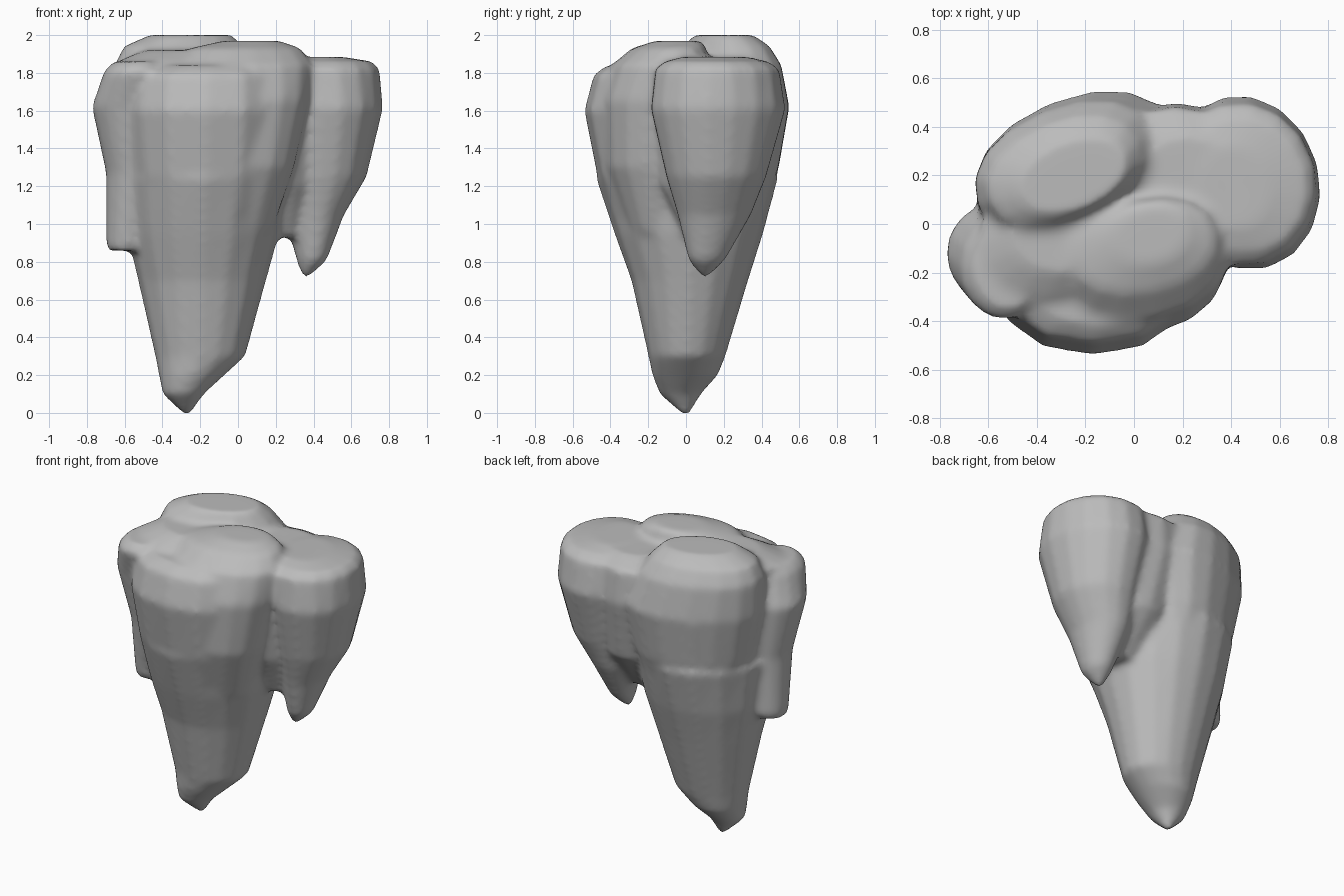
import bpy, bmesh
from math import sin, cos, tau, radians, copysign

if "Cube" in bpy.data.objects:
    bpy.data.objects.remove(bpy.data.objects["Cube"], do_unlink=True)

SIDES = 16
rock = bpy.data.materials.new("grey stone")
rock.use_nodes = True
grey = (0.5, 0.5, 0.5, 1)
rock.diffuse_color = grey
rock.node_tree.nodes["Principled BSDF"].inputs["Base Color"].default_value = grey
rock.node_tree.nodes["Principled BSDF"].inputs["Roughness"].default_value = 0.9


def lobe(bm, rings, turn=0, power=0.92):
    """Loft closed rings given as (z, left, right, front, back)."""
    loops = []
    a = radians(turn)
    for z, x0, x1, y0, y1 in rings:
        cx, cy, rx, ry = (x0 + x1) / 2, (y0 + y1) / 2, (x1 - x0) / 2, (y1 - y0) / 2
        loop = []
        for i in range(SIDES):
            t = tau * i / SIDES
            u = copysign(abs(cos(t)) ** power, cos(t)) * rx
            v = copysign(abs(sin(t)) ** power, sin(t)) * ry
            loop.append(bm.verts.new((cx + u * cos(a) - v * sin(a),
                                      cy + u * sin(a) + v * cos(a), z)))
        loops.append(loop)
    for low, high in zip(loops, loops[1:]):
        for i in range(SIDES):
            j = (i + 1) % SIDES
            bm.faces.new((low[i], low[j], high[j], high[i]))
    bm.faces.new(loops[0][::-1])
    bm.faces.new(loops[-1])


bm = bmesh.new()

# Main hanging spike
lobe(bm, [(-.012, -.285, -.255, -.015, .015), (.1, -.40, -.18, -.14, .08),
          (.2, -.42, -.07, -.18, .17), (.3, -.44, .04, -.20, .21),
          (.7, -.53, .15, -.29, .33), (.95, -.59, .22, -.38, .41),
          (1.25, -.63, .27, -.48, .49)], power=1)

# Broad body above the spike
lobe(bm, [(.9, -.53, .18, -.34, .36), (1.25, -.60, .26, -.47, .46),
          (1.6, -.64, .30, -.54, .52), (1.79, -.62, .29, -.49, .47),
          (1.84, -.52, .22, -.42, .40)], power=.87)

# Raised back crown, leaning diagonally
lobe(bm, [(1.0, -.48, .05, .05, .37), (1.3, -.60, .15, -.05, .47),
          (1.62, -.67, .21, -.07, .52), (1.84, -.67, .12, -.04, .48),
          (1.94, -.62, .04, .01, .42), (2.0, -.48, -.02, .06, .34)], turn=22)

# Front crown, sloping down into the body
lobe(bm, [(.95, -.25, .18, -.31, .05), (1.3, -.28, .30, -.43, .08),
          (1.65, -.30, .38, -.45, .12), (1.84, -.32, .40, -.39, .12),
          (1.93, -.26, .34, -.28, .10), (1.97, -.08, .22, -.16, .08)], turn=12)

# Left ledge of the crown
lobe(bm, [(1.3, -.58, -.15, -.36, .1), (1.7, -.65, -.1, -.38, .15),
          (1.86, -.64, -.1, -.31, .15), (1.92, -.5, -.1, -.2, .12)])

# Small left lobe
lobe(bm, [(.86, -.69, -.50, -.17, .05), (.9, -.70, -.46, -.18, .07),
          (1.27, -.70, -.4, -.25, .08), (1.62, -.775, -.35, -.33, .09),
          (1.81, -.71, -.35, -.40, .04), (1.86, -.66, -.38, -.35, .0)], power=1)

# Web bridging the two spikes
lobe(bm, [(.93, .1, .33, .0, .2), (1.2, .0, .42, -.14, .41),
          (1.6, -.12, .47, -.24, .50), (1.82, -.12, .46, -.22, .48),
          (1.88, .02, .42, -.12, .36)], power=.85)

# Right hanging lobe
lobe(bm, [(.72, .34, .38, .08, .12), (.81, .31, .47, .01, .21),
          (1.05, .25, .56, -.05, .35), (1.25, .21, .68, -.11, .43),
          (1.61, .15, .765, -.195, .535), (1.82, .14, .75, -.17, .50),
          (1.86, .2, .71, -.12, .44), (1.885, .28, .55, -.02, .32)],
     turn=15, power=1)

bmesh.ops.recalc_face_normals(bm, faces=bm.faces)
raw = bpy.data.meshes.new("rock_blank")
bm.to_mesh(raw)
bm.free()
stone = bpy.data.objects.new("hanging_rock", raw)
bpy.context.collection.objects.link(stone)

# Fuse the lobes into one weathered skin
fuse = stone.modifiers.new("fuse", 'REMESH')
fuse.mode = 'VOXEL'
fuse.voxel_size = 0.02
soften = stone.modifiers.new("soften", 'SMOOTH')
soften.factor = 0.5
soften.iterations = 9
bpy.context.view_layer.update()
skin = bpy.data.meshes.new_from_object(
    stone.evaluated_get(bpy.context.evaluated_depsgraph_get()))
stone.modifiers.clear()
stone.data = skin
bpy.data.meshes.remove(raw)

skin.materials.clear()
skin.materials.append(rock)
skin.polygons.foreach_set("use_smooth", [True] * len(skin.polygons))
skin.update()
